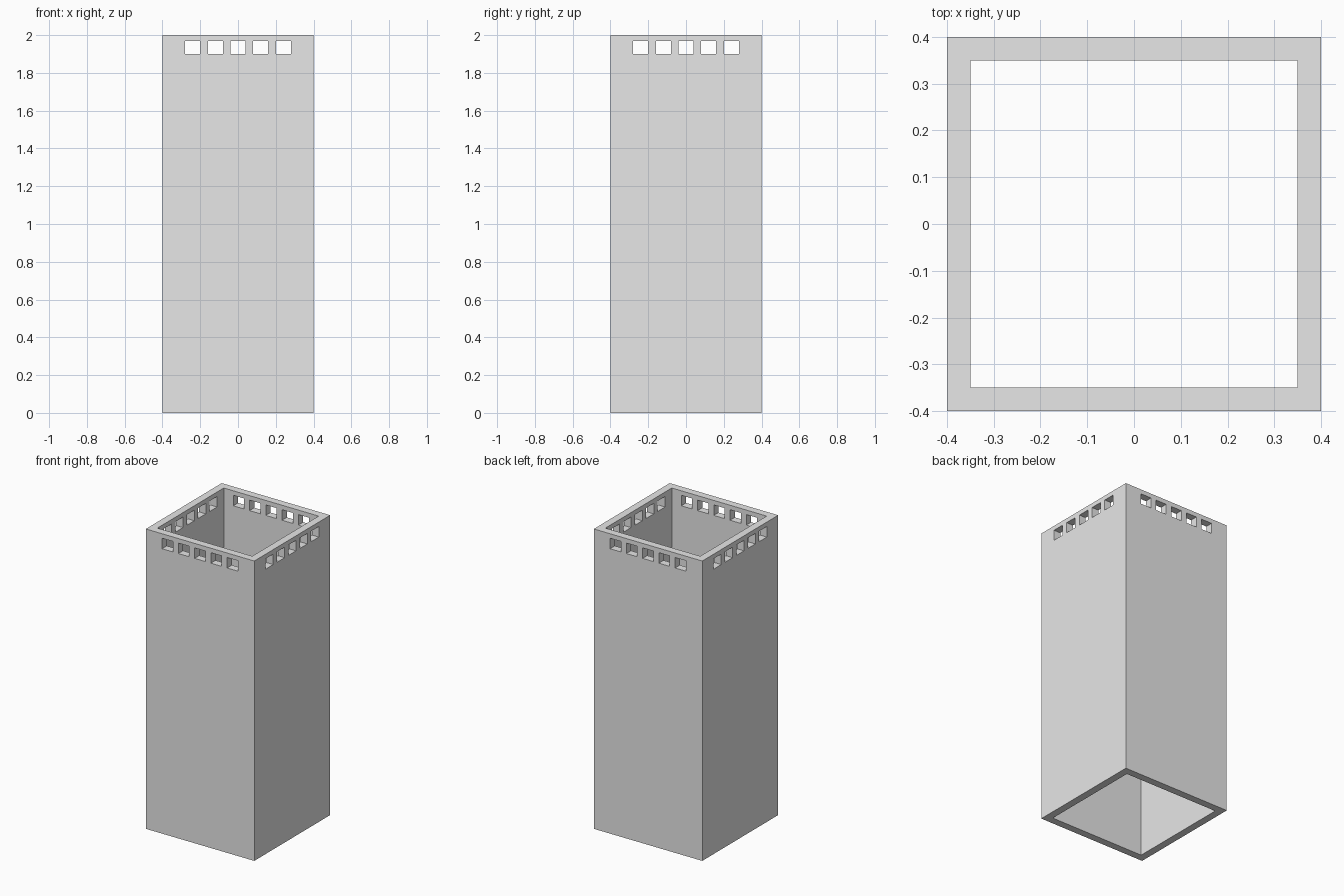
import bpy
import bmesh
from math import pi
from mathutils import Matrix, Vector

HALF, INNER, HEIGHT = 0.40, 0.35, 2.0
HOLE_W, HOLE_LOW, HOLE_HIGH = 0.08, 1.90, 1.97
HOLE_CENTRES = [i * 0.12 for i in range(-2, 3)]

cube = bpy.data.objects.get("Cube")
if cube:
    bpy.data.objects.remove(cube, do_unlink=True)

# Plain grey material
grey = bpy.data.materials.new("plain_grey")
grey.use_nodes = True
grey.diffuse_color = (0.8, 0.8, 0.8, 1)
grey.node_tree.nodes["Principled BSDF"].inputs["Base Color"].default_value = (0.8, 0.8, 0.8, 1)

bm = bmesh.new()


def quad(corners, turn):
    bm.faces.new([bm.verts.new(turn @ Vector(c)) for c in corners])


def wall_skin(half, y, turn):
    """One side of a wall: a grid of panels with the openings left out."""
    edges = sorted(c + s * HOLE_W / 2 for c in HOLE_CENTRES for s in (-1, 1))
    xs = [-half] + edges + [half]
    zs = [0, HOLE_LOW, HOLE_HIGH, HEIGHT]
    for i, (x0, x1) in enumerate(zip(xs, xs[1:])):
        for j, (z0, z1) in enumerate(zip(zs, zs[1:])):
            if not (j == 1 and i % 2 == 1):
                quad([(x0, y, z0), (x1, y, z0), (x1, y, z1), (x0, y, z1)], turn)


# Four identical walls around an open shaft
for k in range(4):
    turn = Matrix.Rotation(k * pi / 2, 3, "Z")
    wall_skin(HALF, -HALF, turn)
    wall_skin(INNER, -INNER, turn)
    # Top and bottom rims, mitred at the corners
    for z in (0, HEIGHT):
        quad([(-HALF, -HALF, z), (HALF, -HALF, z), (INNER, -INNER, z), (-INNER, -INNER, z)], turn)
    # Linings of the openings
    for c in HOLE_CENTRES:
        a, b = c - HOLE_W / 2, c + HOLE_W / 2
        ring = [(a, HOLE_LOW), (b, HOLE_LOW), (b, HOLE_HIGH), (a, HOLE_HIGH)]
        for (x0, z0), (x1, z1) in zip(ring, ring[1:] + ring[:1]):
            quad([(x0, -HALF, z0), (x1, -HALF, z1), (x1, -INNER, z1), (x0, -INNER, z0)], turn)

# Weld the panels, merge flat neighbours and face everything outward
bmesh.ops.remove_doubles(bm, verts=bm.verts, dist=0.0001)
# Rim edges gain the panel vertices so that the shell closes
for z in (0, HEIGHT):
    rims = [f for f in bm.faces if all(abs(v.co.z - z) < 0.0001 for v in f.verts)]
    bmesh.ops.delete(bm, geom=rims, context="FACES")
    for k in range(4):
        back = Matrix.Rotation(-k * pi / 2, 3, "Z")
        level = [(back @ v.co, v) for v in bm.verts if abs(v.co.z - z) < 0.0001]
        outer = sorted([p for p in level if abs(p[0].y + HALF) < 0.0001], key=lambda p: p[0].x)
        inner = sorted([p for p in level if abs(p[0].y + INNER) < 0.0001
                        and abs(p[0].x) < INNER + 0.0001], key=lambda p: p[0].x)
        for (o0, o1), (i0, i1) in zip(zip(outer, outer[1:]), zip(inner, inner[1:])):
            bm.faces.new([o0[1], o1[1], i1[1], i0[1]])
bmesh.ops.recalc_face_normals(bm, faces=bm.faces)

mesh = bpy.data.meshes.new("square_shaft")
bm.to_mesh(mesh)
bm.free()
mesh.materials.append(grey)
shaft = bpy.data.objects.new("square_shaft", mesh)
bpy.context.scene.collection.objects.link(shaft)
